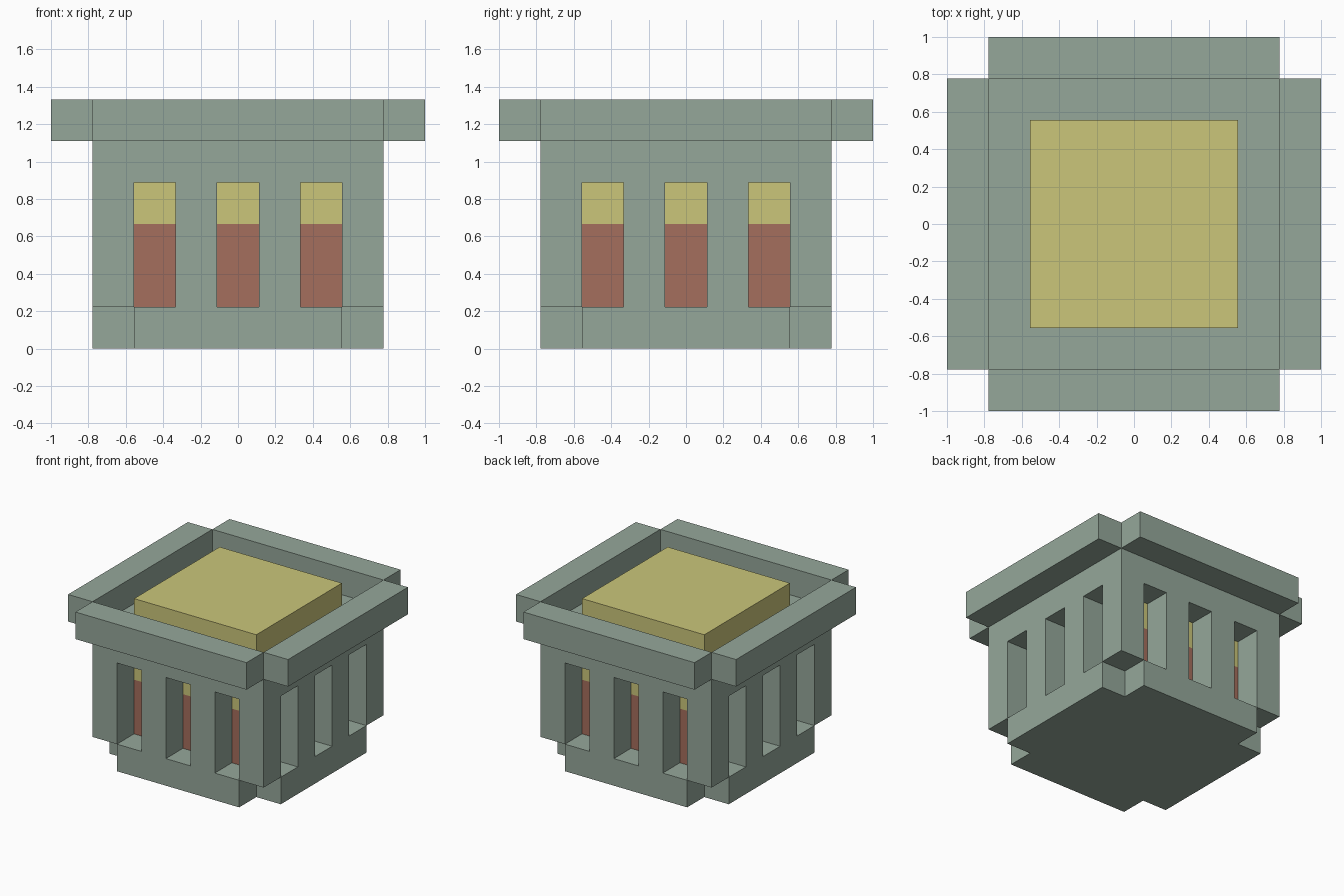
import bpy, bmesh
from mathutils import Vector, Matrix
from math import pi

if "Cube" in bpy.data.objects:
    bpy.data.objects.remove(bpy.data.objects["Cube"])

U = 1 / 9  # model sits on a regular block grid of this size


def material(name, rgb):
    m = bpy.data.materials.new(name)
    lin = [((c / 255 + 0.055) / 1.055) ** 2.4 for c in rgb]
    m.diffuse_color = (*lin, 1)
    m.use_nodes = True
    m.node_tree.nodes["Principled BSDF"].inputs["Base Color"].default_value = m.diffuse_color
    return m


STONE = material("grey_green_stone", (149, 167, 154))
GLOW = material("pale_yellow", (203, 198, 122))
RED = material("brick_red", (165, 110, 93))


def prism(name, outline, depth, mats, turn=0, split=None):
    """Extrude a closed outline by a vector, turn about z, optionally cut at a height."""
    bm = bmesh.new()
    face = bm.faces.new([bm.verts.new(Vector(p) * U) for p in outline])
    ext = bmesh.ops.extrude_face_region(bm, geom=[face], use_keep_orig=True)
    new = [v for v in ext["geom"] if isinstance(v, bmesh.types.BMVert)]
    bmesh.ops.translate(bm, verts=new, vec=Vector(depth) * U)
    bmesh.ops.rotate(bm, verts=bm.verts, matrix=Matrix.Rotation(turn, 3, "Z"))
    if split is not None:
        bmesh.ops.bisect_plane(bm, geom=bm.verts[:] + bm.edges[:] + bm.faces[:],
                               plane_co=(0, 0, split * U), plane_no=(0, 0, 1))
        for f in bm.faces:
            f.material_index = int(f.calc_center_median().z < split * U)
    bmesh.ops.recalc_face_normals(bm, faces=bm.faces)
    me = bpy.data.meshes.new(name)
    bm.to_mesh(me)
    bm.free()
    for m in mats:
        me.materials.append(m)
    ob = bpy.data.objects.new(name, me)
    bpy.context.collection.objects.link(ob)
    return ob


# Base: square slab with notched corners
quarter = [(7, -5), (7, 5), (5, 5)]
cross = []
for k in range(4):
    for x, y in quarter:
        for _ in range(k):
            x, y = -y, x
        if (x, y, 0) not in cross:
            cross.append((x, y, 0))
prism("base", cross, (0, 0, 2), [STONE])


def wall(name, posts, half, turn):
    """Comb-shaped wall: lintel on top, posts hanging down between windows."""
    pts = [(half, -7, 10), (-half, -7, 10)]
    if posts[0][0] > -half:
        pts.append((-half, -7, 8))
    for a, b in posts:
        if a > -half:
            pts.append((a, -7, 8))
        pts += [(a, -7, 2), (b, -7, 2)]
        if b < half:
            pts.append((b, -7, 8))
    if posts[-1][1] < half:
        pts.append((half, -7, 8))
    prism(name, pts, (0, 2, 0), [STONE], turn)


# Walls: front and back carry the corner posts
inner = [(-3, -1), (1, 3)]
full = [(-7, -5)] + inner + [(5, 7)]
wall("front_wall", full, 7, 0)
wall("right_wall", inner, 5, pi / 2)
wall("back_wall", full, 7, pi)
wall("left_wall", inner, 5, -pi / 2)

# Overhanging rim bars with open corners
for i, side in enumerate(("front", "right", "back", "left")):
    bar = [(-7, -9, 10), (7, -9, 10), (7, -9, 12), (-7, -9, 12)]
    prism(side + "_rim", bar, (0, 2, 0), [STONE], i * pi / 2)

# Inner core: red below, yellow above
prism("core", [(-5, -5, 2), (5, -5, 2), (5, 5, 2), (-5, 5, 2)], (0, 0, 10),
      [GLOW, RED], split=6)
